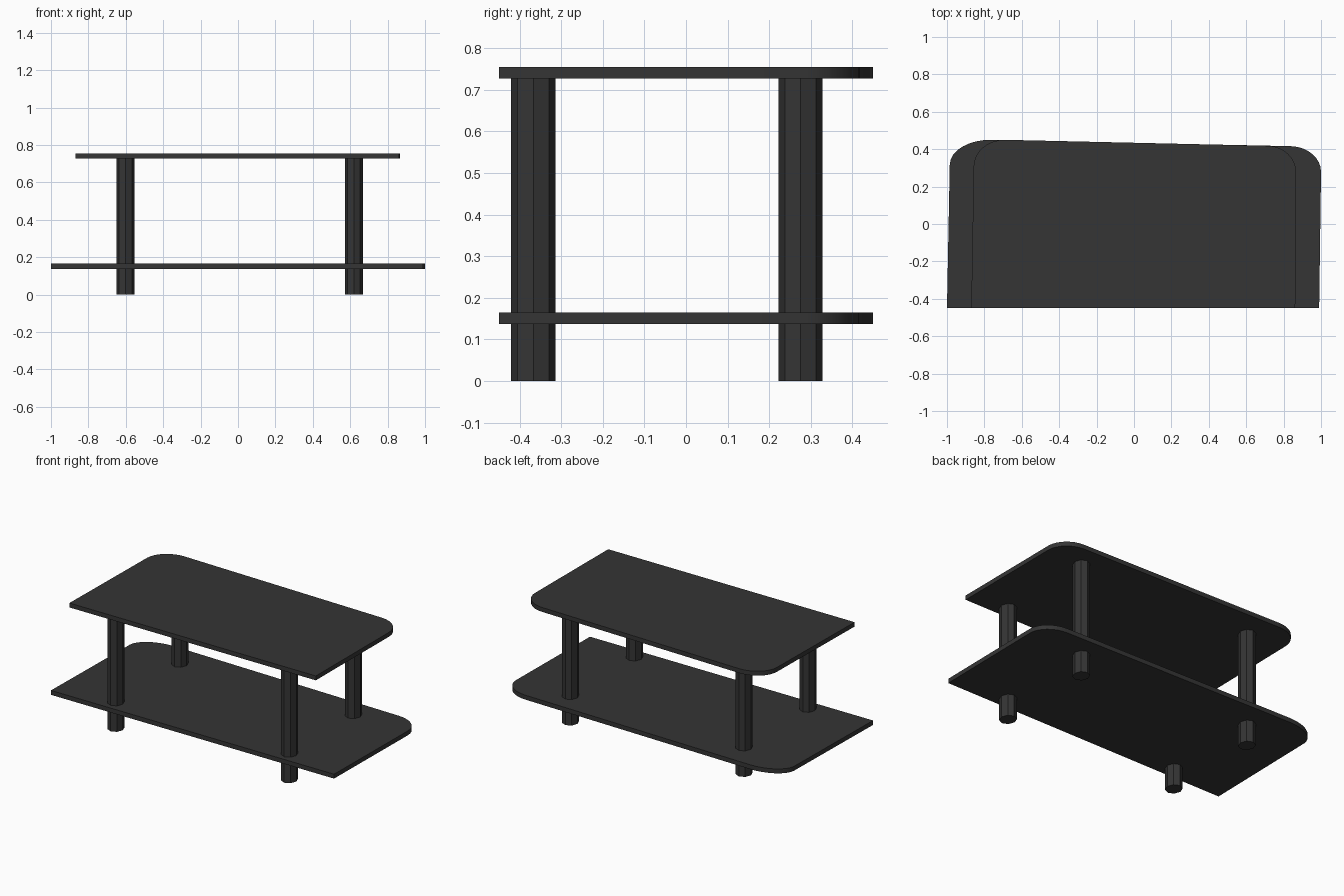
import bpy, bmesh, math
from mathutils import Vector

if "Cube" in bpy.data.objects:
    bpy.data.objects.remove(bpy.data.objects["Cube"])

dark = bpy.data.materials.new("dark_finish")
dark.diffuse_color = (0.035, 0.035, 0.035, 1)
dark.use_nodes = True
dark.node_tree.nodes["Principled BSDF"].inputs["Base Color"].default_value = dark.diffuse_color


def finish(bm, name):
    bmesh.ops.recalc_face_normals(bm, faces=bm.faces)
    mesh = bpy.data.meshes.new(name)
    bm.to_mesh(mesh)
    bm.free()
    mesh.materials.append(dark)
    obj = bpy.data.objects.new(name, mesh)
    bpy.context.collection.objects.link(obj)
    return obj


def rounded(start, corner, end, steps=8):
    """Quarter-ellipse style corner drawn as a cubic curve."""
    a, c, b = Vector(start), Vector(corner), Vector(end)
    p, q = a.lerp(c, 0.55), b.lerp(c, 0.55)
    pts = []
    for i in range(steps + 1):
        t = i / steps
        s = 1 - t
        pts.append(a * s**3 + p * (3 * s * s * t) + q * (3 * s * t * t) + b * t**3)
    return pts


def board(name, outline, z0, z1):
    bm = bmesh.new()
    base = bm.faces.new([bm.verts.new((p[0], p[1], z0)) for p in outline])
    ext = bmesh.ops.extrude_face_region(bm, geom=[base], use_keep_orig=True)
    top = [v for v in ext["geom"] if isinstance(v, bmesh.types.BMVert)]
    bmesh.ops.translate(bm, vec=(0, 0, z1 - z0), verts=top)
    obj = finish(bm, name)
    bpy.context.view_layer.objects.active = obj
    obj.select_set(True)
    bpy.ops.object.shade_smooth_by_angle(angle=math.radians(30))
    obj.select_set(False)


# Boards: square front corners, rounded back corners, slightly skewed back edge
board("lower_shelf",
      [(-1.0, -0.45), (0.99, -0.45)]
      + rounded((1.0, 0.28), (1.0, 0.412), (0.84, 0.416))
      + rounded((-0.76, 0.45), (-0.98, 0.455), (-0.985, 0.32)),
      0.137, 0.165)
board("table_top",
      [(-0.87, -0.45), (0.862, -0.45)]
      + rounded((0.866, 0.28), (0.866, 0.413), (0.72, 0.418))
      + rounded((-0.69, 0.45), (-0.855, 0.453), (-0.857, 0.31)),
      0.727, 0.755)

# Faceted legs running from the floor through the shelf to the top
for side, x in (("left", -0.601), ("right", 0.619)):
    for end, y in (("front", -0.367), ("back", 0.275)):
        bm = bmesh.new()
        bmesh.ops.create_cone(bm, cap_ends=True, segments=8,
                              radius1=1, radius2=1, depth=0.728)
        bmesh.ops.scale(bm, vec=(0.048, 0.053, 1), verts=bm.verts)
        bmesh.ops.translate(bm, vec=(x, y, 0.364), verts=bm.verts)
        finish(bm, f"{end}_{side}_leg")
